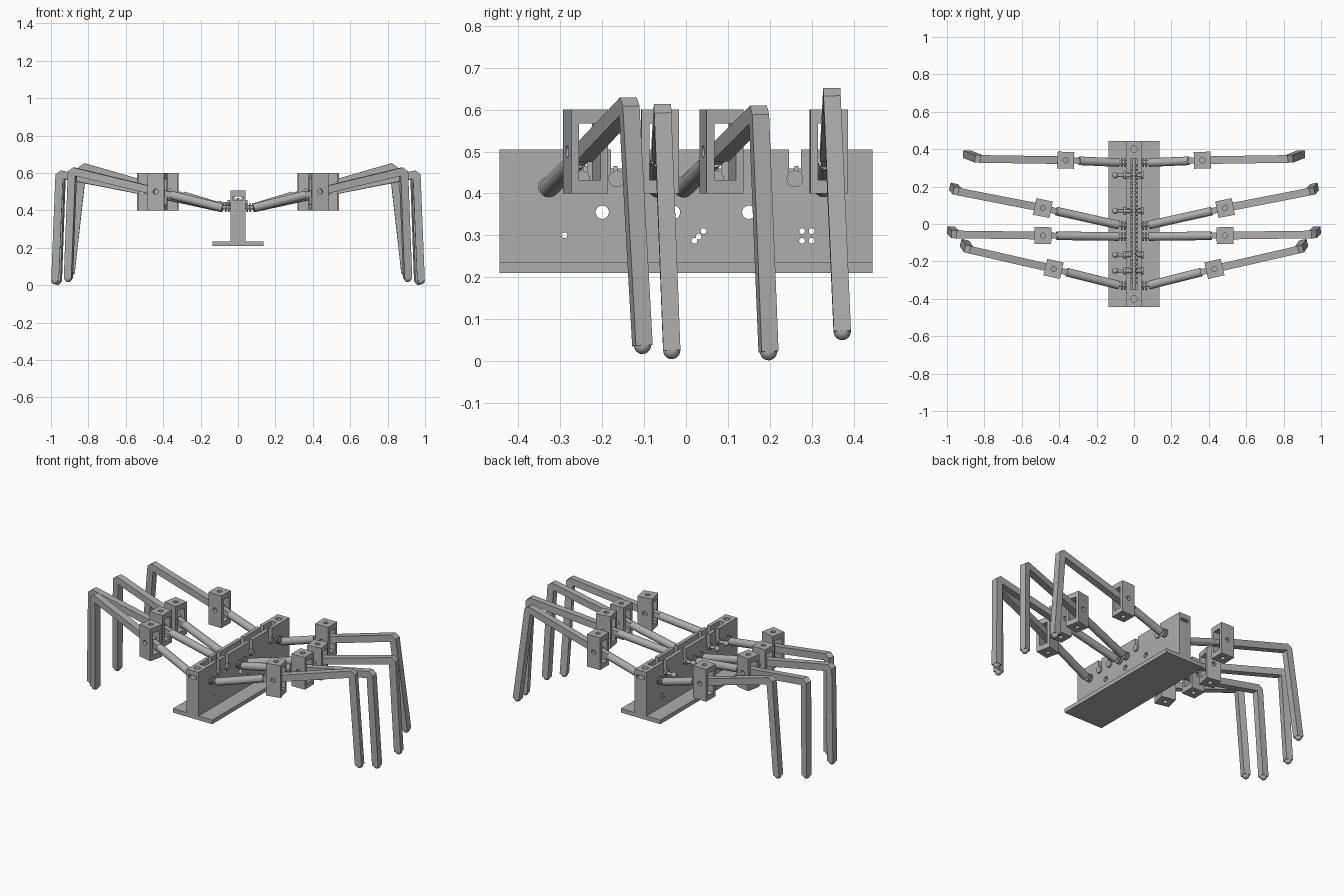
import bpy, bmesh, math
from mathutils import Vector, Matrix

if "Cube" in bpy.data.objects:
    bpy.data.objects.remove(bpy.data.objects["Cube"], do_unlink=True)

grey = bpy.data.materials.new("plain grey")
grey.use_nodes = True
grey.diffuse_color = (0.42, 0.42, 0.42, 1)
grey.node_tree.nodes["Principled BSDF"].inputs["Base Color"].default_value = grey.diffuse_color
UP = Vector((0, 0, 1))


def add_object(name, bm, smooth=False):
    bmesh.ops.recalc_face_normals(bm, faces=bm.faces)
    mesh = bpy.data.meshes.new(name)
    bm.to_mesh(mesh)
    bm.free()
    mesh.materials.append(grey)
    obj = bpy.data.objects.new(name, mesh)
    bpy.context.collection.objects.link(obj)
    if smooth:
        bpy.ops.object.select_all(action="DESELECT")
        obj.select_set(True)
        bpy.context.view_layer.objects.active = obj
        bpy.ops.object.shade_smooth_by_angle(angle=math.radians(35))
    return obj


def box(bm, centre, size, turn=0):
    m = Matrix.Translation(centre) @ Matrix.Rotation(turn, 4, "Z") @ Matrix.Diagonal((*size, 1))
    bmesh.ops.create_cube(bm, size=1, matrix=m)


def rod(bm, a, b, radius, sides=20):
    a, b = Vector(a), Vector(b)
    m = Matrix.Translation((a + b) / 2) @ UP.rotation_difference(b - a).to_matrix().to_4x4()
    bmesh.ops.create_cone(bm, cap_ends=True, segments=sides, radius1=radius, radius2=radius,
                          depth=(b - a).length, matrix=m)


def ball(bm, centre, radius):
    bmesh.ops.create_uvsphere(bm, u_segments=20, v_segments=12, radius=radius,
                              matrix=Matrix.Translation(centre))


def carve(obj, cutters):
    """Subtract each cutter mesh in turn and bake the result."""
    for bm in cutters:
        cutter = add_object("cutter", bm)
        cutter.hide_render = True
        mod = obj.modifiers.new("cut", "BOOLEAN")
        mod.operation, mod.solver, mod.object = "DIFFERENCE", "EXACT", cutter
        graph = bpy.context.evaluated_depsgraph_get()
        baked = bpy.data.meshes.new_from_object(obj.evaluated_get(graph))
        obj.modifiers.clear()
        obj.data = baked
        bpy.data.objects.remove(cutter, do_unlink=True)


def sweep(bm, points, half, side):
    """Square bar along a path, mitred at each bend."""
    rings = []
    dirs = [(q - p).normalized() for p, q in zip(points, points[1:])]
    for i, p in enumerate(points):
        before, after = dirs[max(i - 1, 0)], dirs[min(i, len(dirs) - 1)]
        tangent = (before + after).normalized()
        normal = tangent.cross(side).normalized()
        across = normal.cross(tangent)
        stretch = half / max(before.dot(tangent), 0.4)
        rings.append([bm.verts.new(p + across * half * s + normal * stretch * t)
                      for s, t in ((-1, -1), (1, -1), (1, 1), (-1, 1))])
    for r, s in zip(rings, rings[1:]):
        for k in range(4):
            bm.faces.new((r[k], r[k - 1], s[k - 1], s[k]))
    bm.faces.new(rings[0])
    bm.faces.new(rings[-1])


# Body: flat base and upright wall
bm = bmesh.new()
box(bm, (0, 0, 0.222), (0.27, 0.89, 0.025))
add_object("base_plate", bm)
bm = bmesh.new()
box(bm, (0, 0, 0.365), (0.08, 0.89, 0.28))
wall = add_object("upright_wall", bm)

crank_ys = (0.26, 0.07, -0.165, -0.25)
groove = bmesh.new()
box(groove, (0, 0, 0.47), (0.036, 0.70, 0.14))
notches = bmesh.new()
for y in crank_ys:
    box(notches, (0, y, 0.48), (0.2, 0.028, 0.10))
holes = bmesh.new()
for y in (-0.2, -0.03, 0.15):
    rod(holes, (-0.1, y, 0.355), (0.1, y, 0.355), 0.016)
for y, z in ((-0.29, 0.3), (0.02, 0.287), (0.03, 0.297), (0.042, 0.31),
             (0.277, 0.287), (0.30, 0.287), (0.277, 0.31), (0.30, 0.31)):
    rod(holes, (-0.1, y, z), (0.1, y, z), 0.007, 12)
ends = bmesh.new()
for s in (-1, 1):
    box(ends, (0, s * 0.40, 0.465), (0.055, 0.12, 0.02))
top_holes = bmesh.new()
for s in (-1, 1):
    rod(top_holes, (0, s * 0.40, 0.45), (0, s * 0.40, 0.55), 0.018)
carve(wall, (groove, notches, holes, ends, top_holes))

# Long drive shaft with discs inside the groove
bm = bmesh.new()
rod(bm, (0, -0.35, 0.45), (0, 0.35, 0.45), 0.009)
for i in range(27):
    y = -0.312 + i * 0.024
    rod(bm, (0, y - 0.005, 0.45), (0, y + 0.005, 0.45), 0.016)
add_object("drive_shaft", bm, True)

# Cross cranks with a round knob on one end
bm = bmesh.new()
for y in crank_ys:
    rod(bm, (-0.10, y, 0.435), (0.05, y, 0.435), 0.009)
    ball(bm, (-0.10, y, 0.435), 0.016)
    for x in (-0.05, 0.045):
        rod(bm, (x - 0.006, y, 0.435), (x + 0.006, y, 0.435), 0.02)
add_object("crank_rods", bm, True)

# Legs from back to front: hip, block centre, knee, foot
legs = {
    "rear": ((0.07, 0.328, 0.41), (0.365, 0.341, 0.5), (0.83, 0.348, 0.633), (0.893, 0.373, 0.07)),
    "mid_rear": ((0.07, -0.008, 0.41), (0.487, 0.085, 0.5), (0.945, 0.174, 0.59), (0.965, 0.197, 0.022)),
    "mid_front": ((0.07, -0.067, 0.41), (0.487, -0.062, 0.5), (0.955, -0.056, 0.594), (0.978, -0.034, 0.025)),
    "front": ((0.07, -0.330, 0.41), (0.43, -0.24, 0.5), (0.885, -0.136, 0.61), (0.907, -0.104, 0.037)),
}

for label, raw in legs.items():
    for side_name, sx in (("left", 1), ("right", -1)):
        hip, mid, knee, foot = [Vector((p[0] * sx, p[1], p[2])) for p in raw]
        name = f"{side_name}_{label}_"
        flat = Vector((knee.x - mid.x, knee.y - mid.y, 0)).normalized()
        side = UP.cross(flat)
        turn = math.atan2(flat.y, flat.x)
        arm = (mid - hip).normalized()
        thigh = (knee - mid).normalized()
        shin = (foot - knee).normalized()

        # Hip pivot at the wall
        bm = bmesh.new()
        rod(bm, (sx * 0.03, hip.y, 0.415), hip + arm * 0.03, 0.011)
        for x in (0.05, 0.066):
            rod(bm, (sx * (x - 0.004), hip.y, 0.415), (sx * (x + 0.004), hip.y, 0.415), 0.024)
        add_object(name + "hip_pivot", bm, True)

        # Round inner arm with a thinner tongue into the block
        bm = bmesh.new()
        rod(bm, hip + arm * 0.012, mid - arm * 0.075, 0.023, 24)
        add_object(name + "inner_arm", bm, True)
        bm = bmesh.new()
        sweep(bm, [mid - arm * 0.09, mid], 0.016, side)
        add_object(name + "arm_tongue", bm)

        # Upright joint block with window and pin holes
        bm = bmesh.new()
        box(bm, mid, (0.09, 0.09, 0.2), turn)
        block = add_object(name + "joint_block", bm)
        window = bmesh.new()
        box(window, mid, (0.2, 0.052, 0.135), turn)
        pins = bmesh.new()
        rod(pins, mid - side * 0.1, mid + side * 0.1, 0.014)
        post = bmesh.new()
        rod(post, mid - UP * 0.2, mid + UP * 0.2, 0.014)
        carve(block, (window, pins, post))

        # Square outer leg bent at the knee, rounded foot
        bm = bmesh.new()
        sweep(bm, [mid - thigh * 0.02, knee - thigh * 0.012, knee + shin * 0.012, foot], 0.0205, side)
        add_object(name + "outer_leg", bm)
        bm = bmesh.new()
        ball(bm, foot, 0.0205)
        add_object(name + "foot", bm, True)
